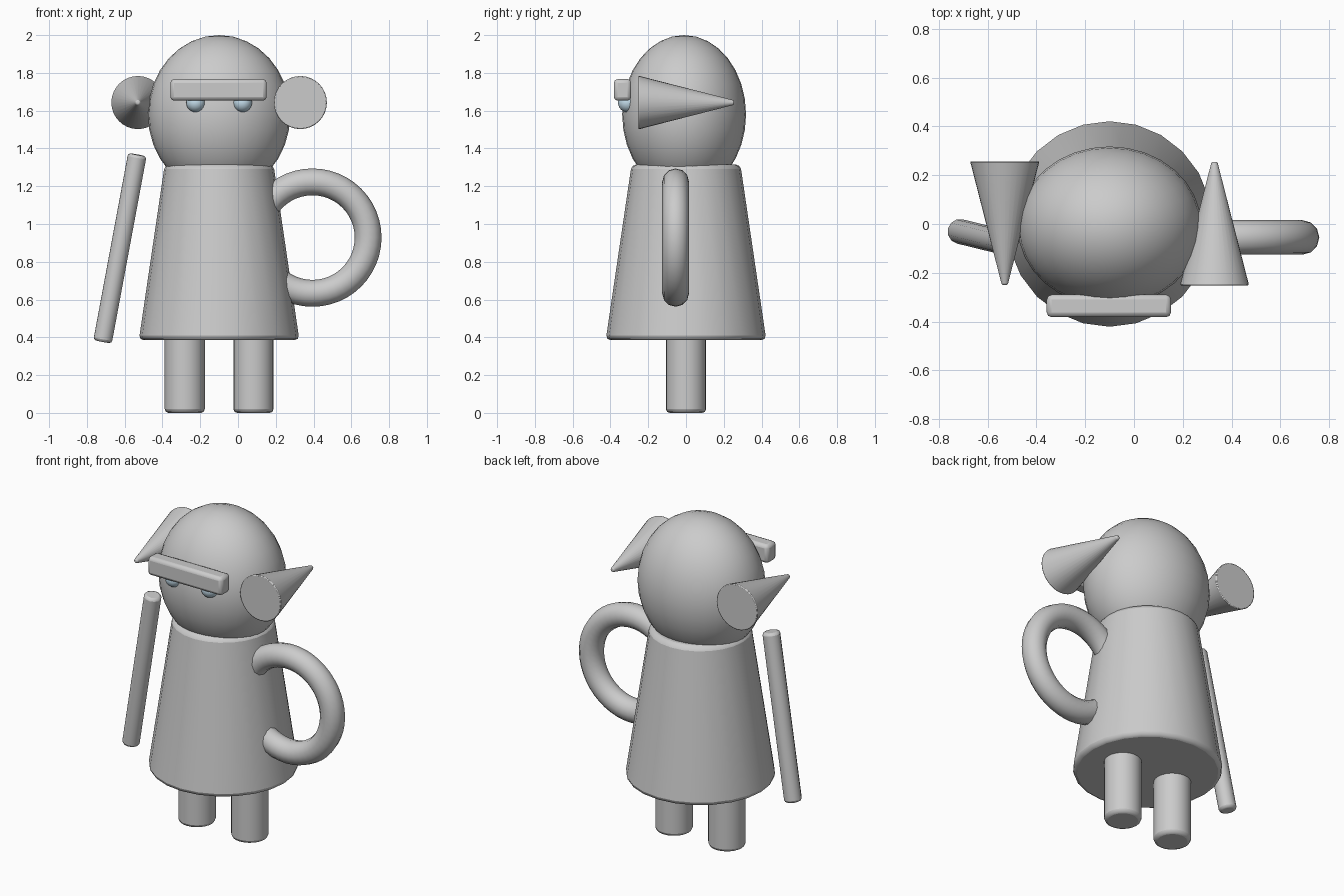
import bpy
from math import radians, pi
from mathutils import Vector

if "Cube" in bpy.data.objects:
    bpy.data.objects.remove(bpy.data.objects["Cube"])


def finish(name, bevel=0.0):
    ob = bpy.context.object
    ob.name = name
    if bevel:
        m = ob.modifiers.new("soft_edges", 'BEVEL')
        m.width = bevel
        m.segments = 2
        m.limit_method = 'ANGLE'
        m.angle_limit = radians(40)
    bpy.ops.object.shade_smooth_by_angle(angle=radians(35))
    return ob


def ball(name, loc, radii, seg=32, rings=16):
    bpy.ops.mesh.primitive_uv_sphere_add(segments=seg, ring_count=rings, radius=1, location=loc)
    bpy.context.object.scale = radii
    bpy.ops.object.transform_apply(location=False, rotation=False, scale=True)
    return finish(name)


def taper(name, start, end, r1, r2, seg=24, bevel=0.02):
    """Cylinder or cone running from start to end."""
    a, b = Vector(start), Vector(end)
    d = b - a
    bpy.ops.mesh.primitive_cone_add(vertices=seg, radius1=r1, radius2=r2, depth=d.length,
                                    location=(a + b) / 2,
                                    rotation=d.to_track_quat('Z', 'Y').to_euler())
    return finish(name, bevel)


CX = -0.10  # centre line of the figure

# Body and head
taper("body", (CX, 0, 0.385), (CX, 0, 1.315), 0.425, 0.288, 24, 0.025)
ball("head", (CX, -0.01, 1.58), (0.377, 0.328, 0.42))

# Paired legs and eyes
blue = bpy.data.materials.new("eye_blue")
blue.diffuse_color = (0.55, 0.72, 0.83, 1)
blue.use_nodes = True
blue.node_tree.nodes["Principled BSDF"].inputs["Base Color"].default_value = blue.diffuse_color
for side, s in (("left", -1), ("right", 1)):
    x = CX + s * 0.182
    taper(side + "_leg", (x, 0, 0), (x, 0, 0.42), 0.106, 0.106, 24, 0.02)
    eye = ball(side + "_eye", (CX + s * 0.124, -0.31, 1.642), (0.05,) * 3, 24, 12)
    eye.data.materials.append(blue)

# Brow bar
bpy.ops.mesh.primitive_cube_add(size=1, location=(CX - 0.003, -0.336, 1.71))
bpy.context.object.scale = (0.51, 0.092, 0.114)
bpy.ops.object.transform_apply(location=False, rotation=False, scale=True)
finish("brow", 0.02)

# Cone ears pointing in opposite directions
taper("left_ear", (-0.53, 0.257, 1.643), (-0.53, -0.25, 1.643), 0.142, 0.012, 32, 0.006)
taper("right_ear", (0.33, -0.252, 1.643), (0.33, 0.255, 1.643), 0.142, 0.012, 32, 0.006)

# Leaning rod
taper("rod", (-0.717, -0.03, 0.377), (-0.533, -0.075, 1.367), 0.051, 0.051, 12, 0.015)

# Ring handle
bpy.ops.mesh.primitive_torus_add(major_segments=48, minor_segments=12, major_radius=0.295,
                                 minor_radius=0.071, location=(0.394, -0.055, 0.928),
                                 rotation=(pi / 2, 0, 0))
finish("ring_handle")
